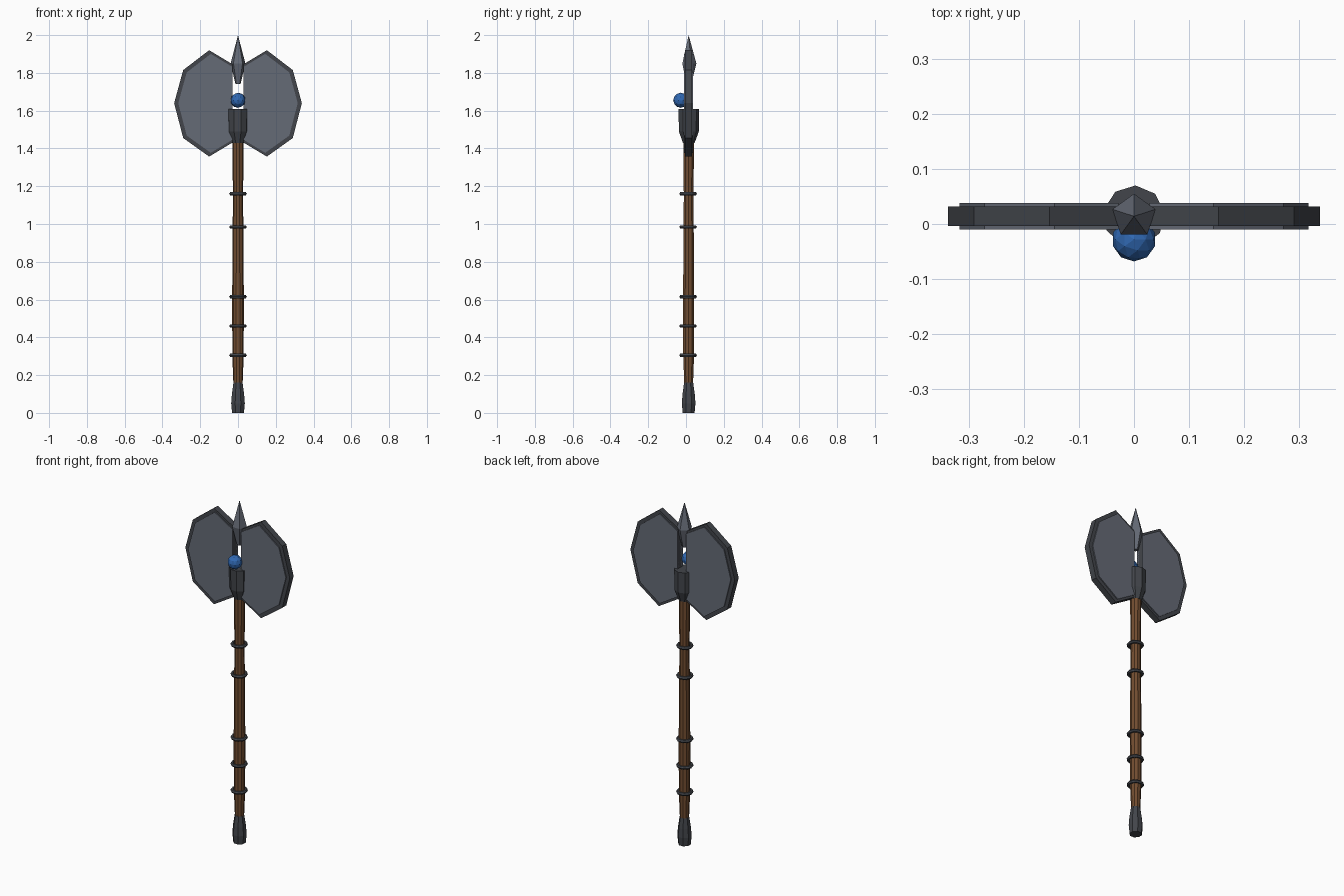
import bpy, bmesh
from math import cos, sin, pi

if "Cube" in bpy.data.objects:
    bpy.data.objects.remove(bpy.data.objects["Cube"])

CY = 0.014  # depth of the weapon's main axis


def material(name, rgb):
    m = bpy.data.materials.new(name)
    m.diffuse_color = (*rgb, 1)
    m.use_nodes = True
    m.node_tree.nodes["Principled BSDF"].inputs["Base Color"].default_value = m.diffuse_color
    return m


WOOD = material("wood", (0.17, 0.075, 0.03))
IRON = material("dark_iron", (0.055, 0.06, 0.07))
STEEL = material("steel", (0.13, 0.145, 0.18))
BLUE = material("blue_gem", (0.03, 0.14, 0.45))


def finish(bm, name, mat):
    bmesh.ops.recalc_face_normals(bm, faces=bm.faces)
    me = bpy.data.meshes.new(name)
    bm.to_mesh(me)
    bm.free()
    me.materials.append(mat)
    ob = bpy.data.objects.new(name, me)
    bpy.context.collection.objects.link(ob)
    return ob


def lathe(name, profile, sides, mat, turn=0.0):
    """Faceted turned solid from (radius, z) pairs, capped at both ends."""
    bm = bmesh.new()
    rings = []
    for r, z in profile:
        rings.append([bm.verts.new((r * cos(turn + 2 * pi * i / sides),
                                    CY + r * sin(turn + 2 * pi * i / sides), z))
                      for i in range(sides)])
    for a, b in zip(rings, rings[1:]):
        for i in range(sides):
            j = (i + 1) % sides
            bm.faces.new((a[i], a[j], b[j], b[i]))
    bm.faces.new(rings[0])
    bm.faces.new(rings[-1])
    bmesh.ops.remove_doubles(bm, verts=bm.verts, dist=1e-5)
    return finish(bm, name, mat)


def slab(name, outline, y0, y1, mat):
    """Flat plate in the XZ plane, mirrored across x = 0."""
    bm = bmesh.new()
    front = bm.faces.new([bm.verts.new((x, y0, z)) for x, z in outline])
    out = bmesh.ops.extrude_face_region(bm, geom=[front], use_keep_orig=True)
    verts = [g for g in out["geom"] if isinstance(g, bmesh.types.BMVert)]
    bmesh.ops.translate(bm, verts=verts, vec=(0, y1 - y0, 0))
    ob = finish(bm, name, mat)
    ob.modifiers.new("mirror", 'MIRROR').use_axis[0] = True
    return ob


# Shaft and pommel
lathe("handle", [(0.024, 0.14), (0.030, 0.30), (0.031, 0.60), (0.027, 1.15),
                 (0.030, 1.45)], 10, WOOD)
lathe("pommel", [(0.034, 0), (0.039, 0.05), (0.035, 0.10), (0.026, 0.16)], 8, IRON, pi / 8)

# Grip rings
for i, z in enumerate((0.305, 0.46, 0.615, 0.985, 1.16)):
    bpy.ops.mesh.primitive_torus_add(major_radius=0.037, minor_radius=0.0095,
                                     major_segments=12, minor_segments=6,
                                     location=(0, CY - 0.003, z))
    ring = bpy.context.object
    ring.name = f"grip_ring_{i + 1}"
    ring.data.materials.append(IRON)
    for p in ring.data.polygons:
        p.use_smooth = False

# Head socket and top spike
lathe("socket", [(0.032, 1.43), (0.054, 1.49), (0.056, 1.61)], 9, IRON, pi / 2 - 0.05)
lathe("spike", [(0.014, 1.74), (0.041, 1.85), (0.0, 2.0)], 5, STEEL, pi / 2)

# Twin blades: thin dark rim with a slightly thicker steel plate inside
rim = [(0.028, 1.845), (0.153, 1.92), (0.29, 1.815), (0.338, 1.64),
       (0.29, 1.455), (0.153, 1.357), (0.028, 1.432)]
plate = [(0.028 + (x - 0.028) * 0.93, 1.64 + (z - 1.64) * 0.93) for x, z in rim]
slab("blade_rim", rim, -0.004, 0.032, IRON)
slab("blade_plate", plate, -0.010, 0.038, STEEL)

# Gem
bpy.ops.mesh.primitive_ico_sphere_add(subdivisions=2, radius=0.04,
                                      location=(0, -0.028, 1.655))
gem = bpy.context.object
gem.name = "gem"
gem.data.materials.append(BLUE)
